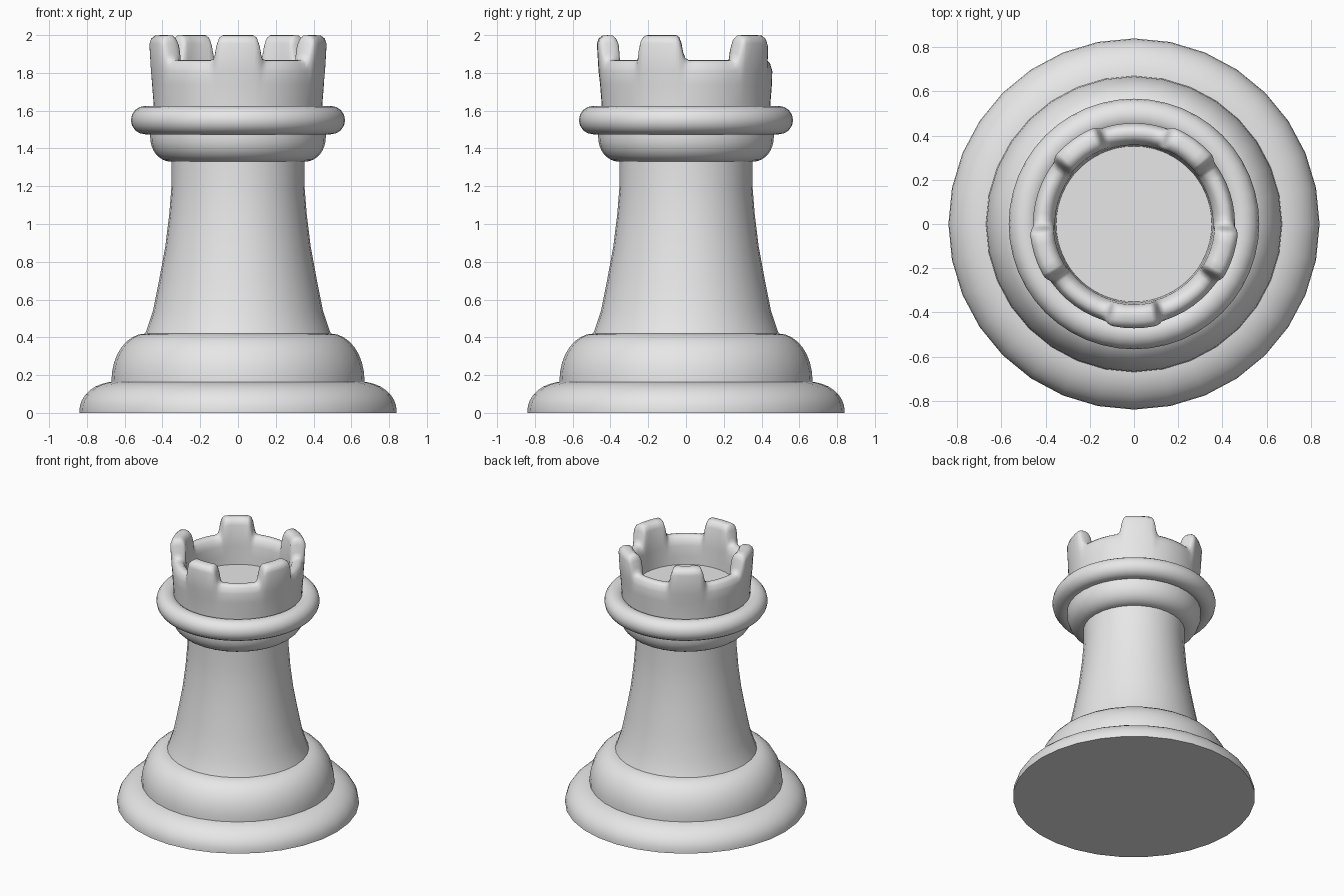
import bpy, bmesh
from math import sin, cos, pi, radians

cube = bpy.data.objects.get("Cube")
if cube:
    bpy.data.objects.remove(cube, do_unlink=True)

gray = bpy.data.materials.new("light gray")
gray.use_nodes = True
gray.diffuse_color = (0.8, 0.8, 0.8, 1)
gray.node_tree.nodes["Principled BSDF"].inputs["Base Color"].default_value = (0.8, 0.8, 0.8, 1)


def loft(name, angles, profile):
    """Sweep profile(angle), a list of (radius, height), around z and cap both ends."""
    bm = bmesh.new()
    columns = [[bm.verts.new((r * cos(a), r * sin(a), z)) for r, z in profile(a)]
               for a in angles]
    for i, col in enumerate(columns):
        nxt = columns[(i + 1) % len(columns)]
        for j in range(len(col) - 1):
            bm.faces.new((col[j], nxt[j], nxt[j + 1], col[j + 1]))
    for end in (0, -1):
        bm.faces.new([c[end] for c in columns])
    bmesh.ops.recalc_face_normals(bm, faces=bm.faces)
    mesh = bpy.data.meshes.new(name)
    bm.to_mesh(mesh)
    bm.free()
    mesh.materials.append(gray)
    obj = bpy.data.objects.new(name, mesh)
    bpy.context.collection.objects.link(obj)
    smooth(obj)


def smooth(obj):
    bpy.ops.object.select_all(action='DESELECT')
    obj.select_set(True)
    bpy.context.view_layer.objects.active = obj
    bpy.ops.object.shade_smooth_by_angle(angle=radians(50))


def lathe(name, points, sides=32):
    loft(name, [2 * pi * i / sides for i in range(sides)], lambda a: points)


def quarter(r, z, width, height, steps=8):
    """Quarter ellipse around (r, z), from its widest point to its end in z."""
    return [(r + width * cos(t * pi / 2 / steps), z + height * sin(t * pi / 2 / steps))
            for t in range(steps + 1)]


# Stepped, rounded base
lathe("foot", [(0.84, 0)] + quarter(0.65, 0.01, 0.19, 0.155))
lathe("shoulder", [(0.67, 0.1)] + quarter(0.49, 0.17, 0.18, 0.25))

# Tapered column
lathe("column", [(0.50, 0.40), (0.485, 0.435), (0.45, 0.54), (0.42, 0.69), (0.385, 0.88),
                 (0.364, 1.05), (0.352, 1.2), (0.352, 1.35)])

# Collar and ring under the crown
lathe("collar", quarter(0.355, 1.46, 0.11, -0.13)[::-1] + [(0.465, 1.55)])
bpy.ops.mesh.primitive_torus_add(location=(0, 0, 1.55), major_radius=0.492, minor_radius=0.075,
                                 major_segments=48, minor_segments=16)
ring = bpy.context.object
ring.name = "collar_ring"
ring.data.materials.append(gray)
smooth(ring)

# Crown wall with five rounded battlements, one of them at the front
half = [(0, 1), (6, 1), (11, 1), (13, 0.92), (14.5, 0.7), (16, 0.3), (17.5, 0.08),
        (20, 0), (25, 0), (30, 0)]
sector = [(-d, m) for d, m in half[:0:-1]] + half + [(36, 0)]
rise = {radians(270 + 72 * k + d): m for k in range(5) for d, m in sector}


def crown_profile(angle):
    m = rise[angle]
    top = 1.868 + 0.132 * m
    return [(0.445, 1.56), (0.447, 1.64), (0.455, 1.74), (0.457 + 0.006 * m, 1.81),
            (0.453 + 0.019 * m, top - 0.045), (0.445 + 0.018 * m, top - 0.018),
            (0.43 + 0.012 * m, top - 0.003), (0.412, top), (0.395, top - 0.003),
            (0.377, top - 0.018), (0.365, top - 0.045), (0.358, 1.80),
            (0.355, 1.72), (0.352, 1.66)]


loft("crown", list(rise), crown_profile)
